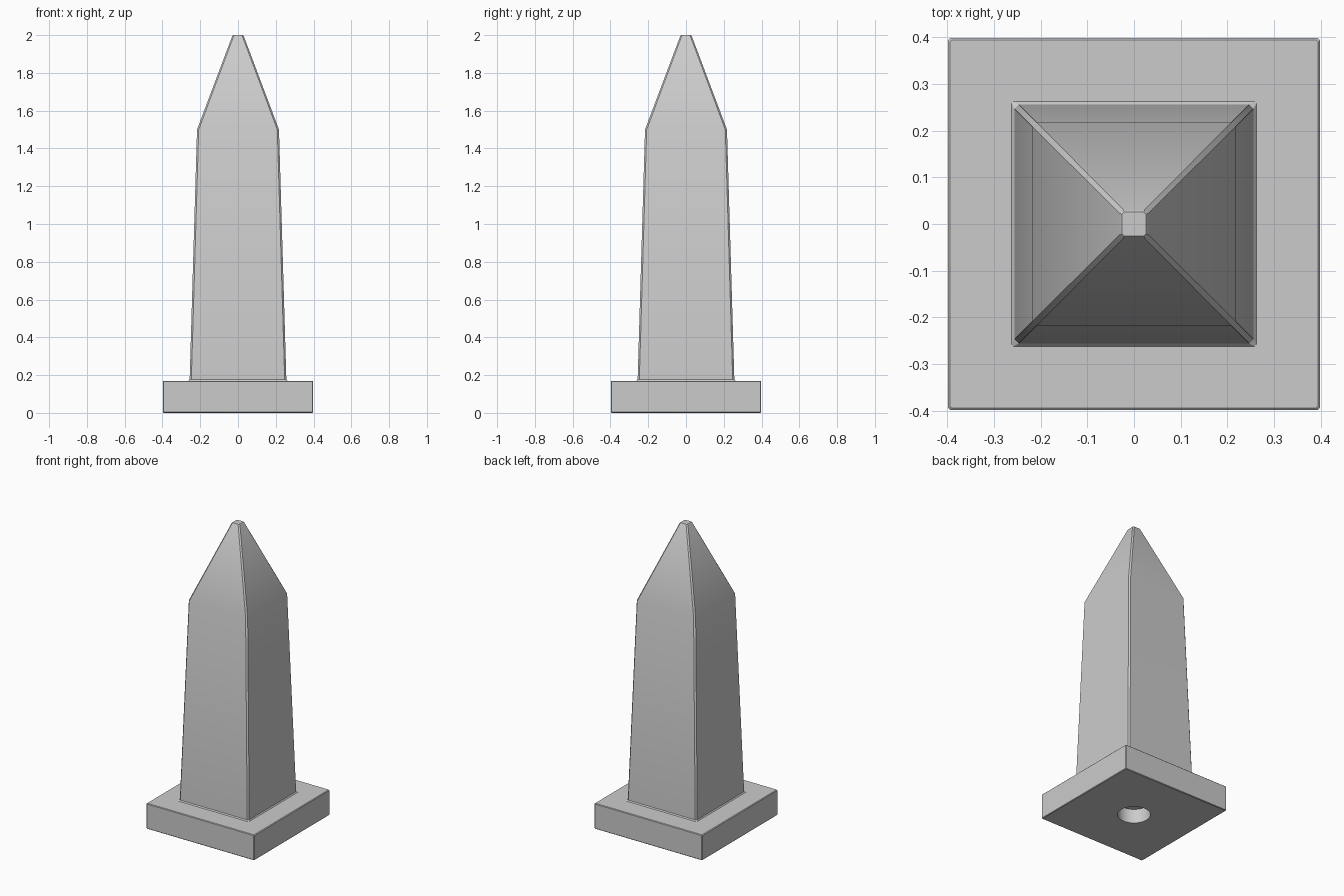
import bpy
import bmesh
from math import radians

if "Cube" in bpy.data.objects:
    bpy.data.objects.remove(bpy.data.objects["Cube"], do_unlink=True)

# One plain stone colour
stone = bpy.data.materials.new("grey_stone")
stone.use_nodes = True
stone.diffuse_color = (0.6, 0.6, 0.6, 1)
stone.node_tree.nodes["Principled BSDF"].inputs["Base Color"].default_value = (0.6, 0.6, 0.6, 1)


def ring(bm, half, cut, z):
    """Square loop with its corners cut off."""
    a, b = half, half - cut
    corners = [(b, -a), (a, -b), (a, b), (b, a), (-b, a), (-a, b), (-a, -b), (-b, -a)]
    return [bm.verts.new((x, y, z)) for x, y in corners]


def lofted(name, profile):
    """Stack cut-corner square rings (half width, corner cut, height)."""
    bm = bmesh.new()
    rings = [ring(bm, *p) for p in profile]
    for low, high in zip(rings, rings[1:]):
        for i in range(8):
            j = (i + 1) % 8
            bm.faces.new((low[i], low[j], high[j], high[i]))
    bm.faces.new(rings[0][::-1])
    bm.faces.new(rings[-1])
    mesh = bpy.data.meshes.new(name)
    bm.to_mesh(mesh)
    bm.free()
    mesh.materials.append(stone)
    obj = bpy.data.objects.new(name, mesh)
    bpy.context.collection.objects.link(obj)
    return obj


def activate(obj):
    bpy.ops.object.select_all(action='DESELECT')
    obj.select_set(True)
    bpy.context.view_layer.objects.active = obj


# Square plinth with fine edge bevels
plinth = lofted("plinth", [(0.394, 0.004, 0), (0.398, 0.004, 0.004),
                           (0.398, 0.004, 0.166), (0.394, 0.004, 0.17)])

# Round blind socket in the underside
bpy.ops.mesh.primitive_cylinder_add(vertices=32, radius=0.1, depth=0.19, location=(0, 0, 0))
cutter = bpy.context.object
cutter.name = "socket_cutter"
cutter.hide_render = True
cutter.data.materials.append(stone)
activate(plinth)
socket = plinth.modifiers.new("socket", 'BOOLEAN')
socket.operation = 'DIFFERENCE'
socket.solver = 'EXACT'
socket.object = cutter
bpy.ops.object.modifier_apply(modifier=socket.name)
bpy.data.objects.remove(cutter, do_unlink=True)

# Tapered shaft: flared foot, shoulder and blunt tip
shaft = lofted("shaft", [(0.262, 0.004, 0.165), (0.262, 0.004, 0.17), (0.256, 0.009, 0.177),
                         (0.217, 0.009, 1.5), (0.031, 0.008, 1.994), (0.026, 0.005, 2.0)])

for obj in (plinth, shaft):
    activate(obj)
    bpy.ops.object.shade_smooth_by_angle(angle=radians(30))
